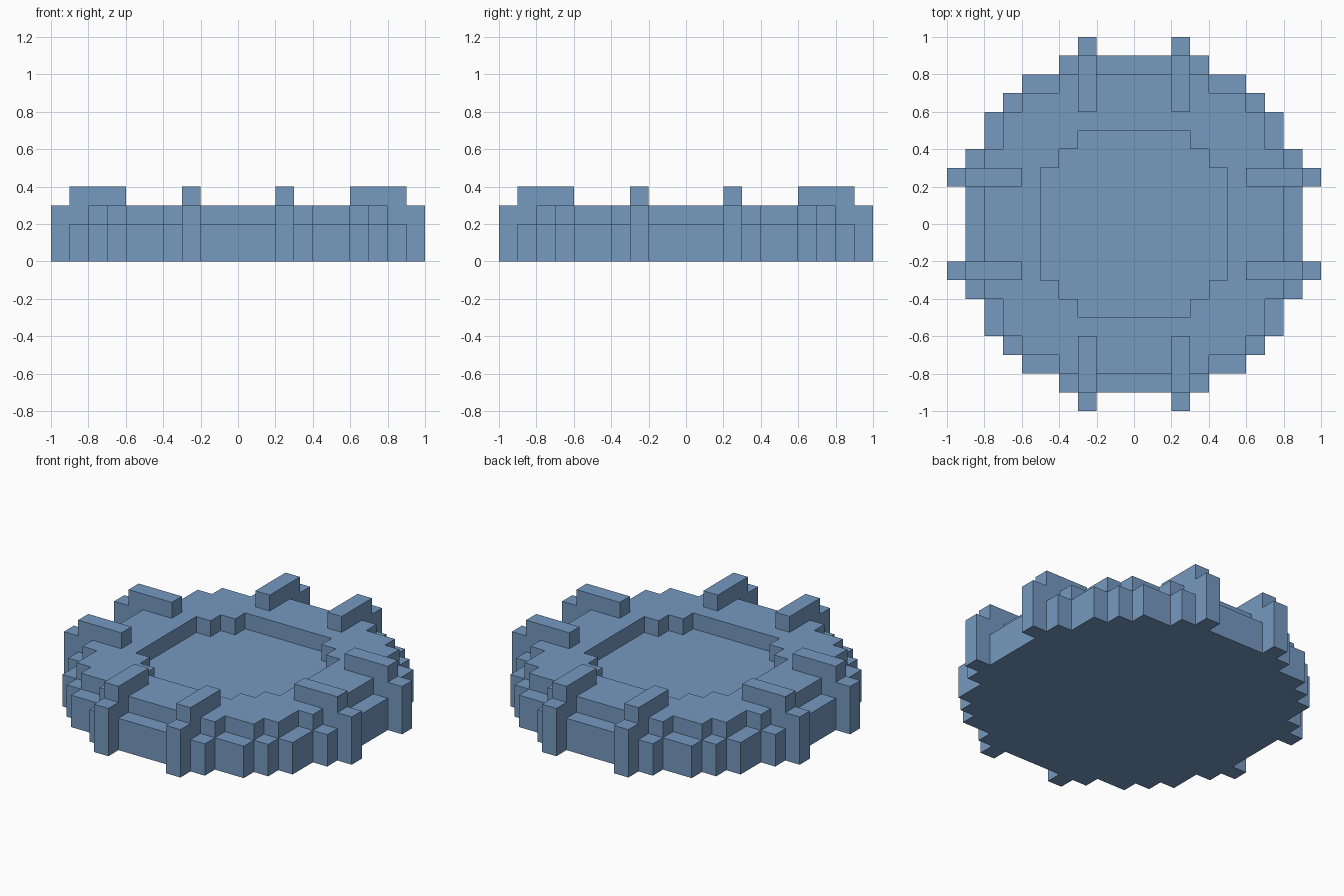
import bpy, bmesh, math
from mathutils import Matrix, Vector

cube = bpy.data.objects.get("Cube")
if cube:
    bpy.data.objects.remove(cube)

# Single flat colour
blue = bpy.data.materials.new("steel_blue")
blue.use_nodes = True
colour = (0.18, 0.32, 0.53, 1)
blue.diffuse_color = colour
blue.node_tree.nodes["Principled BSDF"].inputs["Base Color"].default_value = colour


def stepped_outline(steps):
    """Full outline from (half width, up to y) steps of one quadrant."""
    quad, y0 = [], 0
    for x, y in steps:
        if y0:
            quad.append((x, y0))
        quad.append((x, y))
        y0 = y
    left = [(-x, y) for x, y in reversed(quad)]
    upper = quad + left
    return upper + [(-x, -y) for x, y in upper]


def finish(bm, name):
    bmesh.ops.recalc_face_normals(bm, faces=bm.faces)
    mesh = bpy.data.meshes.new(name)
    bm.to_mesh(mesh)
    bm.free()
    mesh.materials.append(blue)
    obj = bpy.data.objects.new(name, mesh)
    bpy.context.collection.objects.link(obj)
    return obj


def prism(name, outlines, z0, z1, closed=True):
    """Extrude an outline, with optional holes, from z0 to z1."""
    bm = bmesh.new()
    for pts in outlines:
        vs = [bm.verts.new((x, y, z0)) for x, y in pts]
        for a, b in zip(vs, vs[1:] + vs[:1]):
            bm.edges.new((a, b))
    bmesh.ops.triangle_fill(bm, edges=bm.edges[:], use_beauty=True, normal=(0, 0, 1))
    base = bm.faces[:]
    new = bmesh.ops.extrude_face_region(bm, geom=base, use_keep_orig=True)
    top = [v for v in new["geom"] if isinstance(v, bmesh.types.BMVert)]
    bmesh.ops.translate(bm, verts=top, vec=(0, 0, z1 - z0))
    if not closed:
        bmesh.ops.delete(bm, geom=base, context='FACES_ONLY')
    bmesh.ops.dissolve_limit(bm, angle_limit=0.01, verts=bm.verts[:], edges=bm.edges[:])
    return finish(bm, name)


# Stepped round plans
skirt = stepped_outline([(.9, .4), (.8, .6), (.7, .7), (.6, .8), (.4, .9)])
rim = stepped_outline([(.8, .4), (.7, .6), (.6, .7), (.4, .8)])
recess = stepped_outline([(.5, .3), (.4, .4), (.3, .5)])

prism("base_plate", [skirt], 0, .2)
prism("raised_rim", [rim, recess], .2, .3, closed=False)

# Radial ribs: side profile (distance from centre, height), two on each side
profile = [(.6, .2), (.6, .4), (.9, .4), (.9, .3), (1, .3), (1, 0), (.9, 0), (.9, .2)]
for turn, side in enumerate(("left", "back", "right", "front")):
    for number, y in enumerate((.2, -.3), 1):
        bm = bmesh.new()
        face = bm.faces.new([bm.verts.new((r, y, z)) for r, z in profile])
        new = bmesh.ops.extrude_face_region(bm, geom=[face], use_keep_orig=True)
        moved = [v for v in new["geom"] if isinstance(v, bmesh.types.BMVert)]
        bmesh.ops.translate(bm, verts=moved, vec=(0, .1, 0))
        bm.transform(Matrix.Rotation(turn * math.pi / 2, 4, 'Z'))
        finish(bm, f"{side}_rib_{number}")
